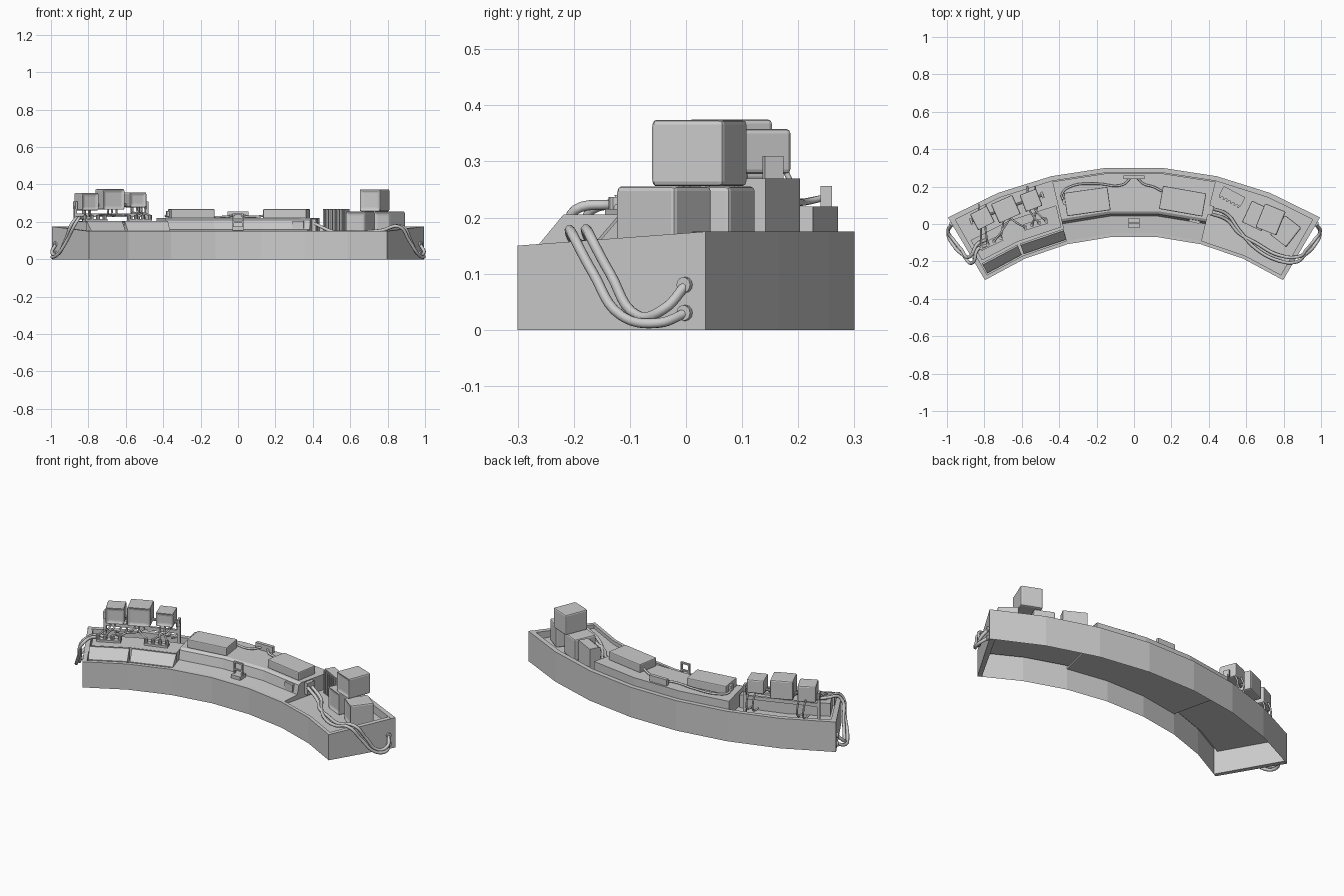
import bpy, bmesh, math
from math import radians, sin, cos
from mathutils import Vector, Matrix

if "Cube" in bpy.data.objects:
    bpy.data.objects.remove(bpy.data.objects["Cube"])

N = 7                                   # facets along the arc
ST = [-1 + 2 * i / N for i in range(N + 1)]


def station(t, s):
    a, b = radians(33) * t, radians(30.5) * t
    inner = Vector((1.463 * sin(a), 1.463 * cos(a) - 1.527, 0))
    outer = Vector((1.96 * sin(b), 1.96 * cos(b) - 1.654, 0))
    return inner.lerp(outer, s)


def P(t, s, z):
    """Point on the faceted arc: t along (-1..1), s front to back (0..1)."""
    k = min(max(int((t + 1) * N / 2 + 1e-6), 0), N - 1)
    f = (t - ST[k]) * N / 2
    p = station(ST[k], s).lerp(station(ST[k + 1], s), f)
    p.z = z
    return p


def finish(name, bm, bevel=0):
    bmesh.ops.recalc_face_normals(bm, faces=bm.faces)
    me = bpy.data.meshes.new(name)
    bm.to_mesh(me)
    bm.free()
    ob = bpy.data.objects.new(name, me)
    bpy.context.collection.objects.link(ob)
    if bevel:
        m = ob.modifiers.new("bevel", 'BEVEL')
        m.width, m.segments, m.limit_method = bevel, 2, 'ANGLE'
    return ob


def sweep(name, profile, ts, closed=True):
    bm = bmesh.new()
    rows = [[bm.verts.new(P(t, s, z)) for s, z in profile] for t in ts]
    n = len(profile)
    for a, b in zip(rows, rows[1:]):
        for i in range(n if closed else n - 1):
            j = (i + 1) % n
            bm.faces.new((a[i], a[j], b[j], b[i]))
    if closed:
        bm.faces.new(rows[0])
        bm.faces.new(rows[-1])
    return finish(name, bm)


def box(name, c, size, rot=0, bevel=0, screen=0):
    bm = bmesh.new()
    bmesh.ops.create_cube(bm, size=1)
    bmesh.ops.scale(bm, vec=size, verts=bm.verts)
    if screen:                          # recessed screen on the -y face
        bm.faces.ensure_lookup_table()
        f = min(bm.faces, key=lambda q: q.calc_center_median().y)
        bmesh.ops.inset_region(bm, faces=[f], thickness=screen)
        bmesh.ops.translate(bm, vec=(0, 0.01, 0), verts=f.verts)
    ob = finish(name, bm, bevel)
    ob.location = c
    ob.rotation_euler.z = radians(rot)
    return ob


def rod(name, a, b, r, sides=10):
    a, b = Vector(a), Vector(b)
    bm = bmesh.new()
    q = (b - a).to_track_quat('Z', 'Y').to_matrix().to_4x4()
    bmesh.ops.create_cone(bm, cap_ends=True, segments=sides, radius1=r, radius2=r,
                          depth=(b - a).length, matrix=Matrix.Translation((a + b) / 2) @ q)
    return finish(name, bm)


def cable(name, pts, r=0.007):
    cu = bpy.data.curves.new(name, 'CURVE')
    cu.dimensions, cu.bevel_depth, cu.bevel_resolution, cu.resolution_u = '3D', r, 2, 6
    cu.use_fill_caps = True
    sp = cu.splines.new('BEZIER')
    sp.bezier_points.add(len(pts) - 1)
    for bp, p in zip(sp.bezier_points, pts):
        bp.co = p
        bp.handle_left_type = bp.handle_right_type = 'AUTO'
    ob = bpy.data.objects.new(name, cu)
    bpy.context.collection.objects.link(ob)
    return ob


# Curved desk shell, open underneath, with a sunken tray
sweep("desk_shell", [(0, 0), (0, .15), (.05, .151), (.05, .13), (.93, .13), (.93, .175),
                     (1, .175), (1, 0)], ST, closed=False)
for side in (-1, 1):
    sweep("desk_end_wall", [(0, 0), (1, 0), (1, .175), (0, .15)], [side * .972, side])

# Raised centre deck with a front ledge
sweep("centre_deck", [(.005, .12), (.005, .146), (.3, .158), (.33, .21), (.37, .22),
                      (.92, .22), (.92, .12)], ST[2:6])

# Equipment on the centre deck
box("left_deck_unit", (-.25, .12, .243), (.235, .125, .05), 8, .005)
box("right_deck_unit", (.26, .122, .243), (.235, .125, .05), -10, .005)
box("deck_junction", (0, .25, .238), (.11, .02, .036), 0)
box("unit_plug", (-.372, .12, .243), (.02, .03, .03), 8)
box("riser_socket", P(.36, .31, .185), (.06, .014, .04), -12)
cable("deck_cable_left", [(-.375, .12, .24), (-.385, .16, .23), (-.34, .2, .228),
                          (-.2, .215, .228), (-.06, .21, .228), (-.02, .245, .235)], .006)
cable("deck_cable_right", [(.02, .245, .235), (.05, .215, .228), (.1, .2, .228),
                           (.15, .175, .235)], .006)

# Small upright frame on the front ledge
box("frame_base", (0, .005, .165), (.06, .055, .02))
for x in (-.025, .025):
    box("frame_upright", (x, .005, .205), (.008, .012, .075))
for z in (.198, .24):
    box("frame_bar", (0, .005, z), (.058, .012, .008))

# Left console: sloped control panels in front, flat top behind
for t0, t1 in ((-.965, ST[1] - .008), (ST[1] + .008, ST[2])):
    sweep("control_panel", [(.07, .13), (.07, .152), (.2, .205), (.225, .205), (.225, .13)], [t0, t1])
sweep("console_top", [(.26, .13), (.26, .2), (.58, .205), (.58, .13)], [-.955, ST[1], ST[2] - .01])

# Left monitors on a rail with end brackets
monitors = [((-.81, .03, .308), (.1, .1, .095), 27),
            ((-.685, .078, .32), (.125, .115, .11), 24),
            ((-.55, .125, .318), (.095, .1, .08), 21)]
for c, size, rot in monitors:
    box("left_monitor", c, size, rot, .008, .017)
ra, rb = Vector((-.87, .015, .29)), Vector((-.49, .155, .29))
ang = math.degrees(math.atan2(rb.y - ra.y, rb.x - ra.x))
rod("monitor_rail", ra, rb, .008)
for p in (ra, rb):
    box("rail_bracket", p, (.012, .035, .04), ang)
    box("rail_post", (p.x, p.y, .205), (.015, .02, .16), ang)
box("lower_rail", ((ra.x + rb.x) / 2, (ra.y + rb.y) / 2, .235), ((rb - ra).length, .014, .02), ang)

# Two plug rows on the console, wired to the monitors
plugs = []
for t in (-.86, -.58):
    box("plug_block", P(t, .42, .209), (.13, .035, .012), -t * 30)
    for i in range(4):
        p = P(t + (i - 1.5) * .042, .42, .215)
        rod("plug", p, p + Vector((0, 0, .022)), .011)
        plugs.append(p + Vector((0, 0, .02)))
links = [(0, 0), (0, 1), (1, 2), (1, 3), (1, 4), (2, 5), (2, 6), (2, 7)]
for m, i in links:
    c, size, rot = monitors[m]
    r = radians(rot)
    off = (i % 3 - 1) * .025
    start = Vector((c[0] + off * cos(r) + .03 * sin(r), c[1] + off * sin(r) - .03 * cos(r),
                    c[2] - size[2] / 2))
    mid = start.lerp(plugs[i], .5) + Vector((0, -.01, -.01))
    cable("monitor_cable", [start, start + Vector((0, -.005, -.02)), mid, plugs[i]], .005)

# Cable loops hanging behind the left monitors
for c, size, rot in (monitors[0], monitors[2]):
    for d in (-.02, .02):
        x, y, z = c[0] + d, c[1] + .05, c[2] - .03
        cable("rear_cable", [(x, y, z), (x, y + .02, z - .05), (x, y + .015, z - .1),
                             (x, y - .03, z - .1)], .005)

# Right side: ribbed cabinet and stacked monitors
box("ribbed_cabinet", (.525, .148, .2), (.13, .055, .14), -28)
for i in range(6):
    u, r = -.055 + i * .022, radians(-28)
    box("cabinet_rib", (.525 + u * cos(r) + .032 * sin(r), .148 + u * sin(r) - .032 * cos(r), .2),
        (.01, .014, .13), -28)
box("right_monitor", (.655, .042, .193), (.115, .13, .125), -25, .008, .018)
box("right_monitor", (.81, -.04, .193), (.11, .135, .125), -38, .008, .018)
box("right_monitor", (.73, .023, .315), (.12, .14, .118), -22, .008, .018)

# Power cables running over the ends into the end walls
box("power_outlet", (.405, .075, .18), (.035, .05, .07), -14)
for i, zh in enumerate((.03, .08)):
    d = i * .03
    tail = [(.86 + d * .6, -.205 + d, .175), (.915 + d * .3, -.165 + d, .1), (.965, -.115 + d, .025),
            (.995, -.05 + d * .3, .012 + d * .8), (.974, 0, zh)]
    cable("right_power_cable", [(.41, .085 - d, .19), (.5, .05 - d, .15), (.56, -.03 - d * .6, .145),
                                (.65, -.13 + d, .145), (.77, -.195 + d, .155)] + tail, .009)
    cable("left_power_cable", [(-.79, -.115 + d, .21), (-.835, -.135 + d, .222)] +
          [(-x, y, z + (.03 if k == 0 else 0)) for k, (x, y, z) in enumerate(tail)], .009)
    for sx in (-1, 1):
        rod("cable_socket", (sx * .968, .003, zh), (sx * .982, -.005, zh), .014, 12)
